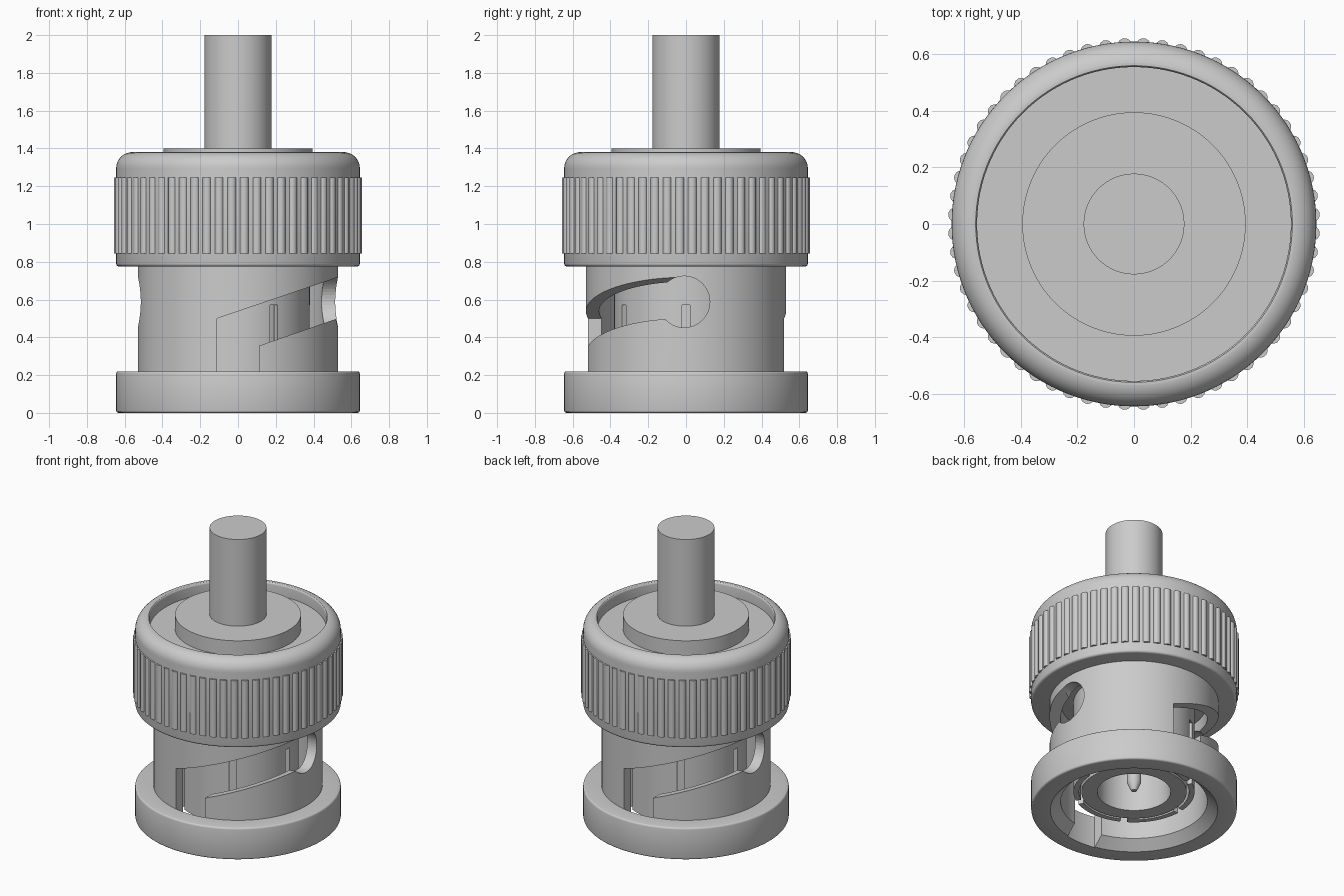
import bpy, bmesh, math
from mathutils import Matrix, Vector

if "Cube" in bpy.data.objects:
    bpy.data.objects.remove(bpy.data.objects["Cube"], do_unlink=True)

GREY = (0.6, 0.6, 0.6, 1)
metal = bpy.data.materials.new("plain_grey")
metal.use_nodes = True
metal.diffuse_color = GREY
for node in metal.node_tree.nodes:
    if node.type == 'BSDF_PRINCIPLED':
        node.inputs["Base Color"].default_value = GREY


def finish(name, bm):
    bmesh.ops.recalc_face_normals(bm, faces=bm.faces)
    mesh = bpy.data.meshes.new(name)
    bm.to_mesh(mesh)
    bm.free()
    mesh.materials.append(metal)
    ob = bpy.data.objects.new(name, mesh)
    bpy.context.collection.objects.link(ob)
    return ob


def activate(ob):
    bpy.ops.object.select_all(action='DESELECT')
    ob.select_set(True)
    bpy.context.view_layer.objects.active = ob


def smooth(ob):
    activate(ob)
    bpy.ops.object.shade_smooth_by_angle(angle=math.radians(32))
    return ob


def lathe(name, profile, steps=120):
    """Turn an (r, z) outline around z; outlines off the axis are closed."""
    bm = bmesh.new()
    vs = [bm.verts.new((r, 0, z)) for r, z in profile]
    es = [bm.edges.new(p) for p in zip(vs, vs[1:])]
    if profile[0][0] > 0:
        es.append(bm.edges.new((vs[-1], vs[0])))
    bmesh.ops.spin(bm, geom=vs + es, cent=(0, 0, 0), axis=(0, 0, 1),
                   angle=math.tau, steps=steps, use_duplicate=False)
    bmesh.ops.remove_doubles(bm, verts=bm.verts, dist=1e-5)
    return smooth(finish(name, bm))


def rod(r, z0, z1):
    return [(0, z0), (r, z0), (r, z1), (0, z1)]


def arc(cr, cz, rad, a0, a1, n=6):
    angles = [math.radians(a0 + (a1 - a0) * i / n) for i in range(n + 1)]
    return [(cr + rad * math.cos(a), cz + rad * math.sin(a)) for a in angles]


def cut(ob, cutter):
    cutter.hide_render = True
    mod = ob.modifiers.new("cut", 'BOOLEAN')
    mod.operation = 'DIFFERENCE'
    mod.solver = 'EXACT'
    mod.object = cutter
    activate(ob)
    bpy.ops.object.modifier_apply(modifier=mod.name)
    bpy.data.objects.remove(cutter, do_unlink=True)


# Cable and its collar
lathe("cable", rod(0.178, 1.35, 2.0))
lathe("cable_collar", rod(0.395, 1.28, 1.4))

# Rounded grip with a sunken top
lathe("grip", [(0, 0.775)] + arc(0.63, 0.79, 0.015, -90, 0, 3)
      + arc(0.56, 1.295, 0.085, 0, 90, 10)
      + arc(0.57, 1.365, 0.015, 90, 180, 4) + [(0.555, 1.3), (0, 1.3)])

# Knurled ribs around the grip
bm = bmesh.new()
RIBS = 60
for i in range(RIBS):
    turn = Matrix.Rotation(math.tau * (i + 0.5) / RIBS, 4, 'Z')
    bmesh.ops.create_cone(bm, cap_ends=True, segments=14, radius1=0.025,
                          radius2=0.025, depth=0.4,
                          matrix=turn @ Matrix.Translation((0.633, 0, 1.045)))
smooth(finish("grip_ribs", bm))

# Bottom ring
lathe("bottom_ring", [(0.53, 0)] + arc(0.633, 0.012, 0.012, -90, 0, 3)
      + arc(0.633, 0.208, 0.012, 0, 90, 3) + [(0.53, 0.22)])

# Locking sleeve with two sloping slots ending in round holes
sleeve = lathe("locking_sleeve", [(0.46, 0.06), (0.525, 0), (0.53, 0),
                                  (0.53, 0.78), (0.46, 0.78)])
slot = [(-0.11, -0.1), (0.11, -0.1), (0.11, 0.355),
        (0.6, 0.525), (0.6, 0.742), (-0.11, 0.5)]
for side in (0, math.pi):
    turn = Matrix.Rotation(side, 4, 'Z')
    bm = bmesh.new()
    face = bm.faces.new([bm.verts.new((x, -0.7, z)) for x, z in slot])
    ext = bmesh.ops.extrude_face_region(bm, geom=[face])
    moved = [v for v in ext["geom"] if isinstance(v, bmesh.types.BMVert)]
    bmesh.ops.translate(bm, verts=moved, vec=Vector((0, 0.695, 0)))
    bmesh.ops.transform(bm, matrix=turn, verts=bm.verts)
    cut(sleeve, finish("slot_cutter", bm))
    bm = bmesh.new()
    bmesh.ops.create_cone(bm, cap_ends=True, segments=48, radius1=0.136,
                          radius2=0.136, depth=0.5,
                          matrix=turn @ Matrix.Translation((0.55, -0.01, 0.588))
                          @ Matrix.Rotation(math.pi / 2, 4, 'Y'))
    cut(sleeve, finish("hole_cutter", bm))
smooth(sleeve)

# Slit spring ring
spring = lathe("spring_ring", [(0.345, 0.13), (0.38, 0.13),
                               (0.38, 0.78), (0.345, 0.78)])
for i in range(3):
    bm = bmesh.new()
    bmesh.ops.create_cube(bm, size=1, matrix=Matrix.Rotation(i * math.pi / 3, 4, 'Z')
                          @ Matrix.Translation((0, 0, 0.32))
                          @ Matrix.Diagonal((1, 0.045, 0.5, 1)))
    cut(spring, finish("slit_cutter", bm))
smooth(spring)

# Hollow insulator and centre pin
lathe("insulator", [(0, 0.6), (0.23, 0.6), (0.23, 0.13),
                    (0.33, 0.13), (0.33, 0.78), (0, 0.78)])
lathe("centre_pin", [(0, 0.14), (0.018, 0.14), (0.045, 0.2),
                     (0.045, 0.62), (0, 0.62)], 32)
